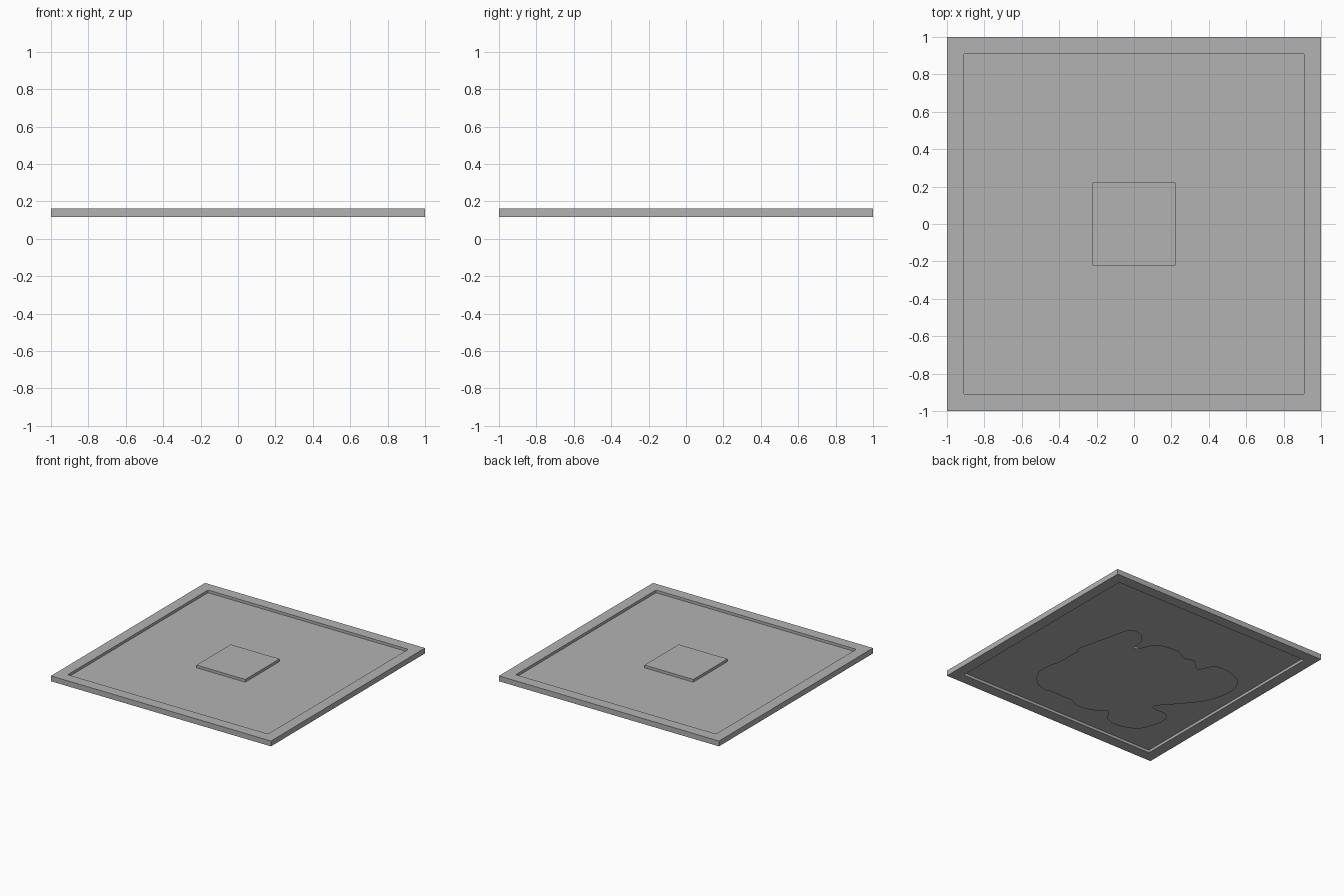
import bpy
import bmesh
from mathutils import Vector

cube = bpy.data.objects.get("Cube")
if cube:
    bpy.data.objects.remove(cube, do_unlink=True)

BOTTOM, TOP = 0.118, 0.162
MIDDLE = (BOTTOM + TOP) / 2
OUTER, INNER, BLOCK = 1.0, 0.91, 0.222

grey = bpy.data.materials.new("plain grey")
grey.use_nodes = True
grey.diffuse_color = (0.448, 0.448, 0.448, 1)
grey.node_tree.nodes["Principled BSDF"].inputs["Base Color"].default_value = grey.diffuse_color


def finish(name, bm):
    mesh = bpy.data.meshes.new(name)
    bm.to_mesh(mesh)
    bm.free()
    mesh.materials.append(grey)
    obj = bpy.data.objects.new(name, mesh)
    bpy.context.collection.objects.link(obj)
    return obj


def square(bm, half, z):
    corners = [(-1, -1), (1, -1), (1, 1), (-1, 1)]
    return [bm.verts.new((x * half, y * half, z)) for x, y in corners]


def smooth_loop(points, steps):
    """Closed Catmull-Rom loop through the points."""
    loop = []
    count = len(points)
    for i in range(count):
        a, b, c, d = (points[(i + k) % count] for k in (-1, 0, 1, 2))
        for s in range(steps):
            t = s / steps
            loop.append(b + 0.5 * t * ((c - a) + t * (2 * a - 5 * b + 4 * c - d
                                                      + t * (3 * (b - c) + d - a))))
    return loop


# Square frame: four squares of corners joined into a closed ring
bm = bmesh.new()
rings = [square(bm, OUTER, BOTTOM), square(bm, OUTER, TOP),
         square(bm, INNER, TOP), square(bm, INNER, BOTTOM)]
for r in range(4):
    low, high = rings[r], rings[(r + 1) % 4]
    for i in range(4):
        j = (i + 1) % 4
        bm.faces.new((low[i], low[j], high[j], high[i]))
# Slightly eased inner corners
inner_edges = [bm.edges.get((a, b)) or bm.edges.new((a, b))
               for a, b in zip(rings[2], rings[3])]
bmesh.ops.bevel(bm, geom=inner_edges, offset=0.008, segments=2, profile=0.5, affect='EDGES')
bmesh.ops.recalc_face_normals(bm, faces=bm.faces)
finish("frame", bm)

# Thin sheet set halfway up inside the frame
bm = bmesh.new()
bm.faces.new(square(bm, INNER, MIDDLE))
finish("panel", bm)

# Square block through the middle of the sheet
bm = bmesh.new()
bmesh.ops.create_cube(bm, size=1)
bmesh.ops.scale(bm, vec=(2 * BLOCK, 2 * BLOCK, TOP - BOTTOM), verts=bm.verts)
bmesh.ops.translate(bm, vec=(0, 0, MIDDLE), verts=bm.verts)
finish("center_block", bm)

# Flat lobed patch on the ground, outline in hundredths
outline = [(52, 57), (41, 57), (34, 49), (33, 40), (29, 40), (22, 53), (4, 56),
           (-6, 51), (-15, 53), (-25, 45), (-33, 57), (-49, 56), (-61, 49),
           (-66, 35), (-62, 15), (-51, -1), (-37, -17), (-38, -22), (-49, -22),
           (-55, -29), (-54, -41), (-48, -53), (-33, -59), (-21, -56), (-14, -47),
           (-5, -53), (7, -56), (17, -52), (24, -44), (33, -46), (41, -53),
           (54, -49), (64, -35), (63, -18), (57, -8), (55, 2), (63, 9),
           (62, 19), (57, 39)]
bm = bmesh.new()
path = smooth_loop([Vector((x, y, 0)) / 100 for x, y in outline], 4)
patch = bm.faces.new([bm.verts.new(p) for p in path])
bmesh.ops.triangulate(bm, faces=[patch])
finish("ground_patch", bm)
